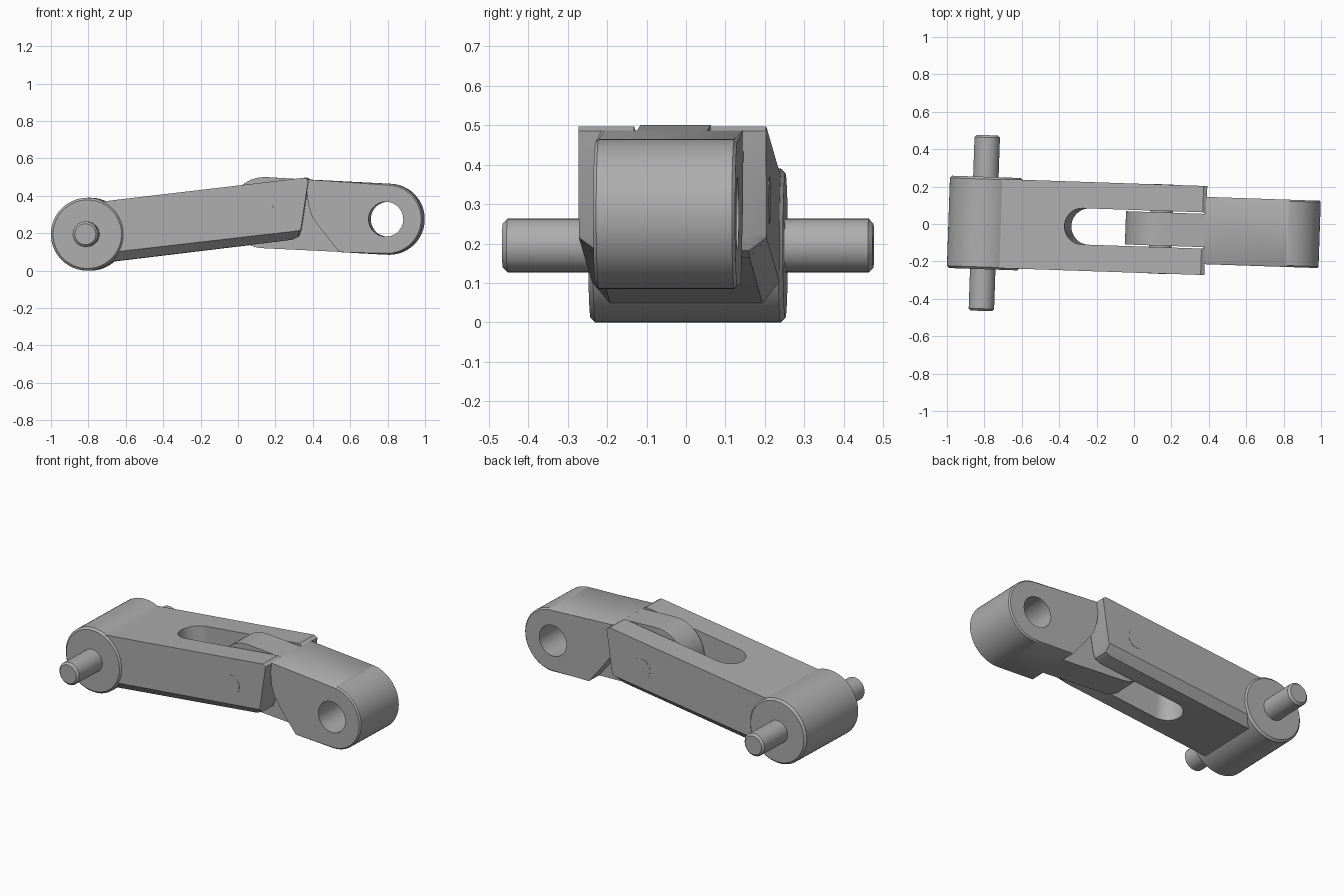
import bpy, bmesh, math
from mathutils import Matrix

if "Cube" in bpy.data.objects:
    bpy.data.objects.remove(bpy.data.objects["Cube"])

YAW = Matrix.Rotation(-0.034, 4, 'Z')   # whole linkage is slightly turned
MID = -0.022                            # centre plane of the linkage

steel = bpy.data.materials.new("grey_metal")
steel.use_nodes = True
GREY = (0.42, 0.42, 0.42, 1)
steel.diffuse_color = GREY
steel.node_tree.nodes["Principled BSDF"].inputs["Base Color"].default_value = GREY


def arc(cx, cz, r, start, end, n):
    """Points on an arc, angles in degrees."""
    angles = [math.radians(start + (end - start) * i / n) for i in range(n + 1)]
    return [(cx + r * math.cos(a), cz + r * math.sin(a)) for a in angles]


def circle(cx, cz, r, n=64):
    return arc(cx, cz, r, 0, 360, n)[:-1]


def loft(name, sections, matrix=Matrix.Identity(4)):
    """Join matching (x, z) outlines placed at successive y offsets."""
    bm = bmesh.new()
    rings = [[bm.verts.new((x, MID + y, z)) for x, z in outline] for y, outline in sections]
    for a, b in zip(rings, rings[1:]):
        for i in range(len(a)):
            j = (i + 1) % len(a)
            bm.faces.new((a[i], a[j], b[j], b[i]))
    bm.faces.new(rings[0])
    bm.faces.new(rings[-1])
    bmesh.ops.recalc_face_normals(bm, faces=bm.faces)
    mesh = bpy.data.meshes.new(name)
    bm.to_mesh(mesh)
    bm.free()
    mesh.transform(YAW @ matrix)
    mesh.materials.append(steel)
    obj = bpy.data.objects.new(name, mesh)
    bpy.context.collection.objects.link(obj)
    return obj


def rod(name, cx, cz, r, half, bevel=0.0):
    """Round bar along y with chamfered ends."""
    if not bevel:
        return loft(name, [(s * half, circle(cx, cz, r)) for s in (-1, 1)])
    return loft(name, [(s * (half - d), circle(cx, cz, r - bevel + d))
                       for s, d in ((-1, 0), (-1, bevel), (1, bevel), (1, 0))])


def combine(obj, other, operation):
    """Apply a boolean and remove the tool object."""
    mod = obj.modifiers.new(operation.lower(), 'BOOLEAN')
    mod.object, mod.operation, mod.solver = other, operation, 'EXACT'
    bpy.ops.object.select_all(action='DESELECT')
    bpy.context.view_layer.objects.active = obj
    obj.select_set(True)
    bpy.ops.object.modifier_apply(modifier=mod.name)
    bpy.data.objects.remove(other)


# Forked link: arm with chamfered lower edges
top_and_end = [(-0.8, 0.36), (0.365, 0.497), (0.385, 0.485), (0.345, 0.22)]
inner = top_and_end + [(0.33, 0.182), (0.295, 0.165), (-0.8, 0.033)]
outer = top_and_end + [(0.337, 0.215), (0.32, 0.212), (-0.8, 0.083)]
forked_link = loft("forked_link", [(-0.238, outer), (-0.193, inner),
                                   (0.193, inner), (0.238, outer)])

# Round boss at the fixed end
combine(forked_link, rod("boss", -0.797, 0.195, 0.195, 0.247, 0.012), 'UNION')

# Round-ended slot, cut square to the arm's slope
slot = arc(0, 0, 0.097, 90, 270, 32) + [(1, -0.097), (1, 0.097)]
slot_matrix = (Matrix.Translation((-0.275, MID, 0.42)) @ Matrix.Rotation(-0.115, 4, 'Y')
               @ Matrix.Rotation(math.pi / 2, 4, 'X') @ Matrix.Translation((0, -MID, 0)))
combine(forked_link, loft("slot_cutter", [(-0.6, slot), (0.6, slot)], slot_matrix), 'DIFFERENCE')

# End link: wide block with rounded tip
def block_outline(inset):
    return (arc(0.804, 0.275, 0.19 - inset, -93, 87, 40)
            + [(0.378, 0.487), (0.376, 0.42), (0.382, 0.355), (0.405, 0.285),
               (0.45, 0.222), (0.55, 0.099)])

end_link = loft("end_link", [(-0.18, block_outline(0.008)), (-0.172, block_outline(0)),
                             (0.172, block_outline(0)), (0.18, block_outline(0.008))])

# Tongue that sits in the fork
tongue = arc(0.145, 0.31, 0.19, 87, 267, 40) + [(0.6, 0.098), (0.6, 0.474)]
combine(end_link, loft("tongue", [(-0.089, tongue), (0.089, tongue)]), 'UNION')

# Hole through the tip
combine(end_link, rod("hole_cutter", 0.798, 0.275, 0.093, 0.5), 'DIFFERENCE')

# Pins
axle_pin = rod("axle_pin", -0.8, 0.195, 0.068, 0.47, 0.012)
hinge_pin = rod("hinge_pin", 0.145, 0.31, 0.06, 0.2395)

bpy.ops.object.select_all(action='DESELECT')
for obj in (forked_link, end_link, axle_pin, hinge_pin):
    obj.select_set(True)
bpy.context.view_layer.objects.active = forked_link
bpy.ops.object.shade_smooth_by_angle(angle=math.radians(30))
